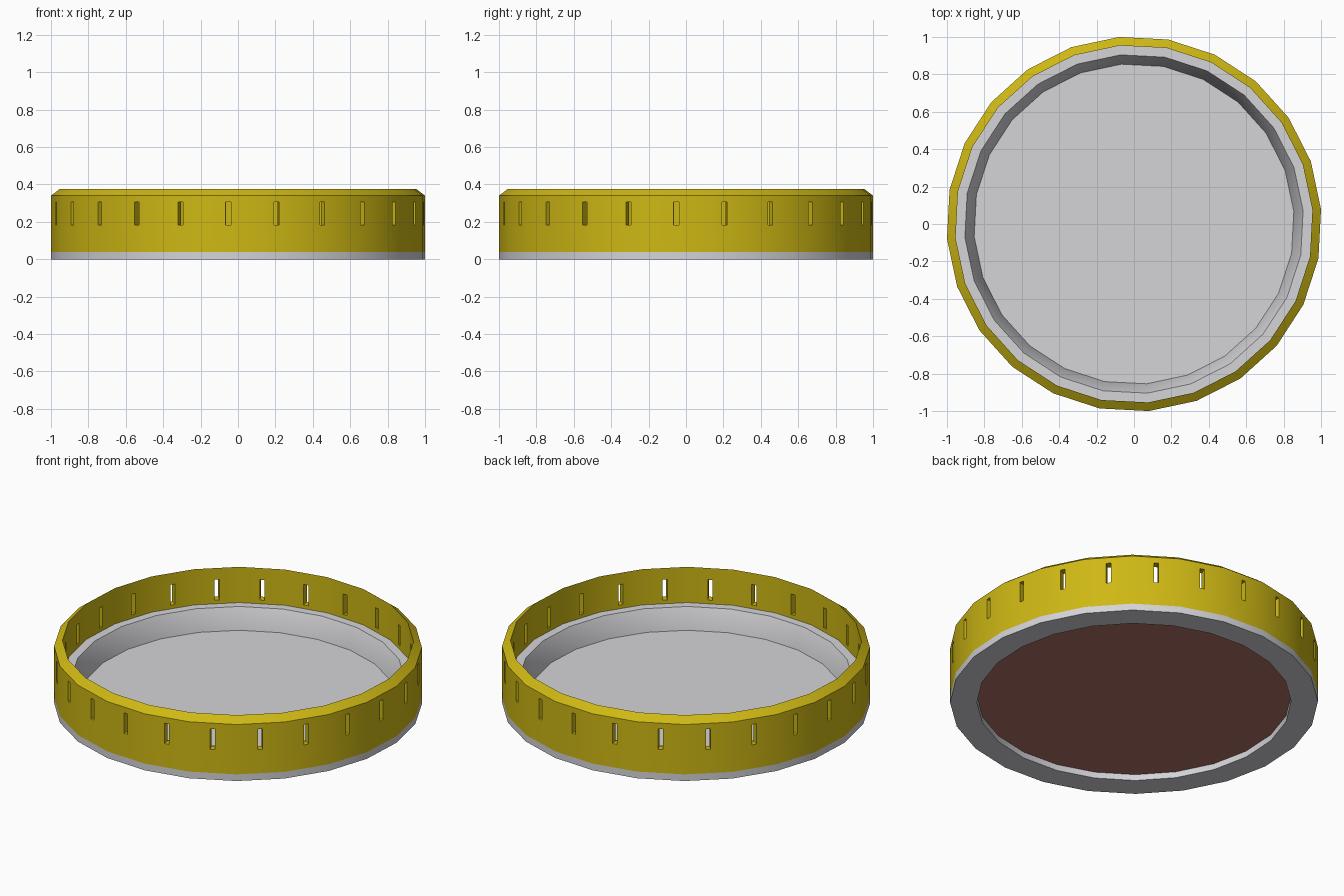
import bpy, bmesh, math
from mathutils import Vector

if "Cube" in bpy.data.objects:
    bpy.data.objects.remove(bpy.data.objects["Cube"])

N = 24
OFFSET = math.radians(4.5)
R_OUT, R_IN, R_RIM, R_FLOOR = 1.003, 0.957, 0.907, 0.857
Z_BASE, Z_RIM, Z_CHAMFER, Z_TOP = 0.04, 0.16, 0.34, 0.375
SLOT_Z0, SLOT_Z1, SLOT_HALF = 0.182, 0.305, 0.0135


def material(name, rgb):
    m = bpy.data.materials.new(name)
    m.diffuse_color = (*rgb, 1)
    m.use_nodes = True
    m.node_tree.nodes["Principled BSDF"].inputs["Base Color"].default_value = m.diffuse_color
    return m


yellow = material("golden yellow", (0.62, 0.48, 0.007))
grey = material("light grey", (0.66, 0.66, 0.69))
brown = material("reddish brown", (0.44, 0.17, 0.13))


def ring(bm, r, z):
    return [bm.verts.new((r * math.cos(OFFSET + math.tau * i / N),
                          r * math.sin(OFFSET + math.tau * i / N), z)) for i in range(N)]


def bridge(bm, a, b):
    for i in range(N):
        j = (i + 1) % N
        bm.faces.new((a[i], a[j], b[j], b[i]))


def slotted_wall(bm, low, high, r):
    """Wall between two rings with a narrow slot in each face; returns slot corners."""
    slots = []
    apothem = r * math.cos(math.pi / N)
    for i in range(N):
        j = (i + 1) % N
        a = OFFSET + math.tau * (i + 0.5) / N
        mid = Vector((math.cos(a), math.sin(a), 0)) * apothem
        side = Vector((-math.sin(a), math.cos(a), 0)) * SLOT_HALF
        lo, hi = Vector((0, 0, SLOT_Z0)), Vector((0, 0, SLOT_Z1))
        s = [bm.verts.new(p) for p in (mid - side + lo, mid + side + lo,
                                       mid + side + hi, mid - side + hi)]
        c = [low[i], low[j], high[j], high[i]]
        for k in range(4):
            m = (k + 1) % 4
            bm.faces.new((c[k], c[m], s[m], s[k]))
        slots.append(s)
    return slots


def finish(bm, name, mats):
    bmesh.ops.recalc_face_normals(bm, faces=bm.faces)
    me = bpy.data.meshes.new(name)
    bm.to_mesh(me)
    bm.free()
    ob = bpy.data.objects.new(name, me)
    bpy.context.collection.objects.link(ob)
    for m in mats:
        me.materials.append(m)
    bpy.ops.object.select_all(action='DESELECT')
    ob.select_set(True)
    bpy.context.view_layer.objects.active = ob
    bpy.ops.object.shade_smooth_by_angle(angle=math.radians(30))
    return ob


# Yellow slotted band with a chamfered top
bm = bmesh.new()
out_low, out_high = ring(bm, R_OUT, Z_BASE), ring(bm, R_OUT, Z_CHAMFER)
in_low, in_high = ring(bm, R_IN, Z_BASE), ring(bm, R_IN, Z_TOP)
outer = slotted_wall(bm, out_low, out_high, R_OUT)
inner = slotted_wall(bm, in_low, in_high, R_IN)
bridge(bm, out_high, in_high)
bridge(bm, out_low, in_low)
for o, n in zip(outer, inner):
    for k in range(4):
        m = (k + 1) % 4
        bm.faces.new((o[k], o[m], n[m], n[k]))
finish(bm, "slotted_band", [yellow])

# Grey base ring: foot, inner rim and sloping recess wall
bm = bmesh.new()
profile = [(R_FLOOR, 0), (R_OUT, 0), (R_OUT, Z_BASE), (R_IN, Z_BASE),
           (R_IN, Z_RIM), (R_RIM, Z_RIM), (R_FLOOR, Z_BASE)]
rings = [ring(bm, r, z) for r, z in profile]
for k in range(len(rings)):
    bridge(bm, rings[k], rings[(k + 1) % len(rings)])
finish(bm, "base_ring", [grey])

# Thin floor plate: grey above, brown below
bm = bmesh.new()
bottom, top = ring(bm, R_FLOOR, Z_BASE - 0.003), ring(bm, R_FLOOR, Z_BASE)
bridge(bm, bottom, top)
bm.faces.new(top)
bm.faces.new(bottom).material_index = 1
finish(bm, "floor_plate", [grey, brown])
